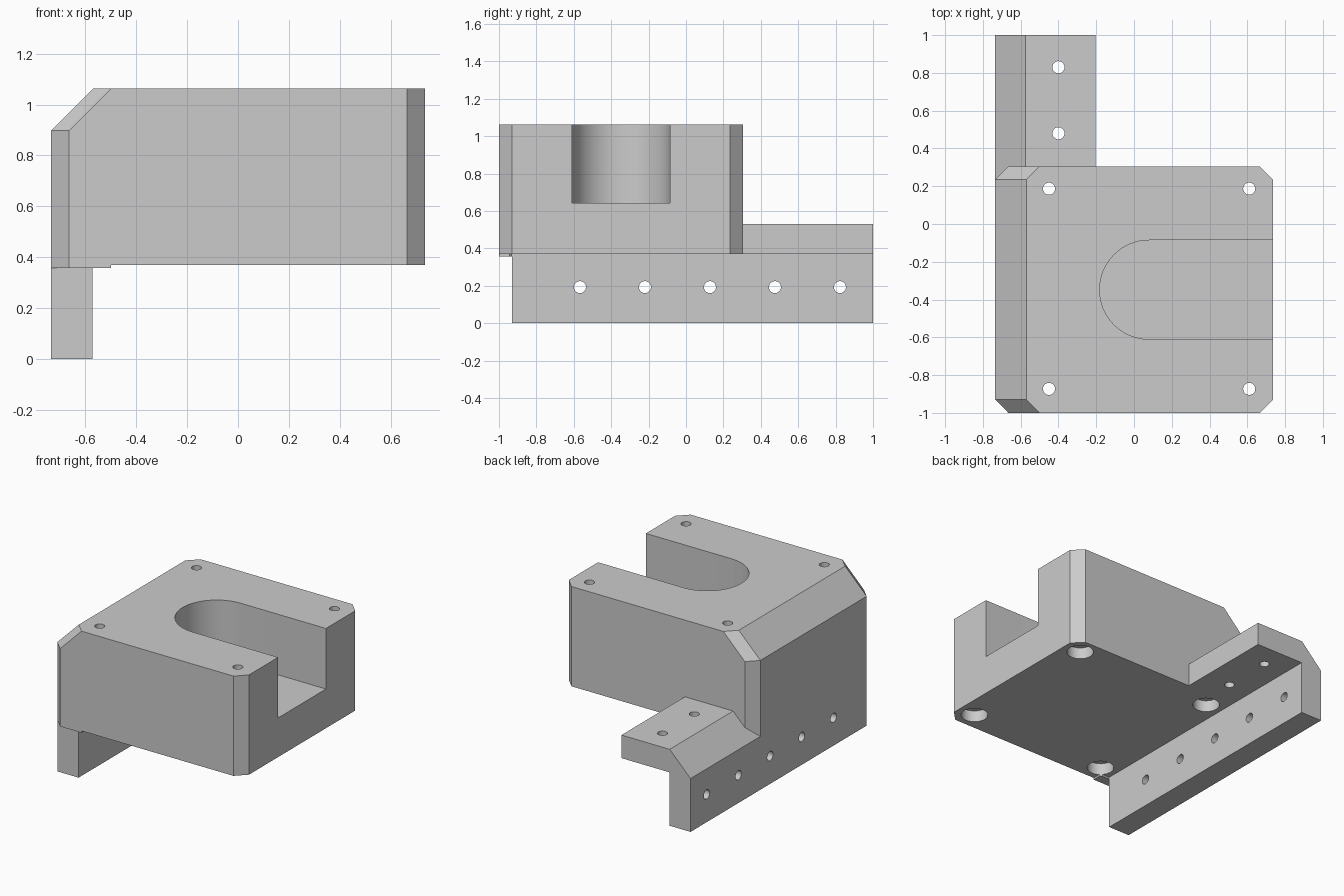
import bpy, bmesh, math
from mathutils import Matrix, Vector

if "Cube" in bpy.data.objects:
    bpy.data.objects.remove(bpy.data.objects["Cube"])

grey = bpy.data.materials.new("light_grey")
grey.diffuse_color = (0.6, 0.6, 0.6, 1)
grey.use_nodes = True
grey.node_tree.nodes["Principled BSDF"].inputs["Base Color"].default_value = grey.diffuse_color


def loft(name, rings):
    """Closed solid through rings of equal point count."""
    bm = bmesh.new()
    loops = [[bm.verts.new(p) for p in ring] for ring in rings]
    n = len(loops[0])
    for a, b in zip(loops, loops[1:]):
        for i in range(n):
            j = (i + 1) % n
            bm.faces.new((a[i], a[j], b[j], b[i]))
    bm.faces.new(loops[0][::-1])
    bm.faces.new(loops[-1])
    bmesh.ops.recalc_face_normals(bm, faces=bm.faces)
    mesh = bpy.data.meshes.new(name)
    bm.to_mesh(mesh)
    bm.free()
    mesh.materials.append(grey)
    ob = bpy.data.objects.new(name, mesh)
    bpy.context.collection.objects.link(ob)
    return ob


def cylinder(name, centre, radius, length, axis="Z", sides=32):
    rot = Matrix.Rotation(math.pi / 2, 4, "Y") if axis == "X" else Matrix()
    rings = []
    for h in (-length / 2, length / 2):
        rings.append([Vector(centre) + rot @ Vector((
            radius * math.cos(2 * math.pi * i / sides),
            radius * math.sin(2 * math.pi * i / sides), h)) for i in range(sides)])
    return loft(name, rings)


def combine(target, tool, operation):
    """Apply a boolean and discard the tool."""
    mod = target.modifiers.new("bool", "BOOLEAN")
    mod.operation, mod.object, mod.solver = operation, tool, "EXACT"
    bpy.context.view_layer.objects.active = target
    bpy.ops.object.modifier_apply(modifier=mod.name)
    bpy.data.objects.remove(tool)


# Block: octagonal footprint, upper left edge bevelled inwards
W, F, B, C = 0.735, -1.0, 0.305, 0.07
BASE, SHOULDER, TOP, SLOPE = 0.37, 0.897, 1.062, 0.165


def footprint(z, shift=0):
    left, right = -W + shift, W
    return [(left, F + C, z), (left + C, F, z), (right - C, F, z), (right, F + C, z),
            (right, B - C, z), (right - C, B, z), (left + C, B, z), (left, B - C, z)]


block = loft("mount_block", [footprint(BASE), footprint(SHOULDER), footprint(TOP, SLOPE)])

# Side rail with a bevelled flange, an L profile running front to back
profile = [(-W, 0), (-0.572, 0), (-0.572, BASE), (-0.205, BASE),
           (-0.205, 0.53), (-0.575, 0.53), (-W, BASE)]
rail = loft("rail", [[(x, y, z) for x, z in profile] for y in (F + C, 1.0)])
combine(block, rail, "UNION")

# Small lip under the front left corner
lip_plan = [(-W, F + C), (-W + C, F), (-0.5, F), (-0.5, F + C)]
lip = loft("corner_lip", [[(x, y, z) for x, y in lip_plan] for z in (0.357, BASE + 0.03)])
combine(block, lip, "UNION")

# Round-ended slot open to the right
cx, cy, r = 0.08, -0.348, 0.262
slot_plan = [(1.0, cy + r)]
for i in range(33):
    a = math.pi / 2 + math.pi * i / 32
    slot_plan.append((cx + r * math.cos(a), cy + r * math.sin(a)))
slot_plan.append((1.0, cy - r))
slot = loft("slot_cutter", [[(x, y, z) for x, y in slot_plan] for z in (0.642, 1.3)])
combine(block, slot, "DIFFERENCE")

# Corner bolt holes with counterbores underneath
for x in (-0.45, 0.61):
    for y in (-0.873, 0.187):
        combine(block, cylinder("bolt_cutter", (x, y, 0.8), 0.032, 1.2), "DIFFERENCE")
        combine(block, cylinder("bore_cutter", (x, y, 0.35), 0.086, 0.2), "DIFFERENCE")

# Flange holes
for y in (0.48, 0.83):
    combine(block, cylinder("flange_cutter", (-0.4, y, 0.45), 0.032, 0.5), "DIFFERENCE")

# Rail holes
for i in range(5):
    combine(block, cylinder("rail_cutter", (-0.65, -0.567 + 0.3475 * i, 0.193),
                            0.032, 0.4, "X"), "DIFFERENCE")

# Smooth the curved walls only
block.select_set(True)
bpy.context.view_layer.objects.active = block
bpy.ops.object.shade_smooth_by_angle(angle=math.radians(30))
